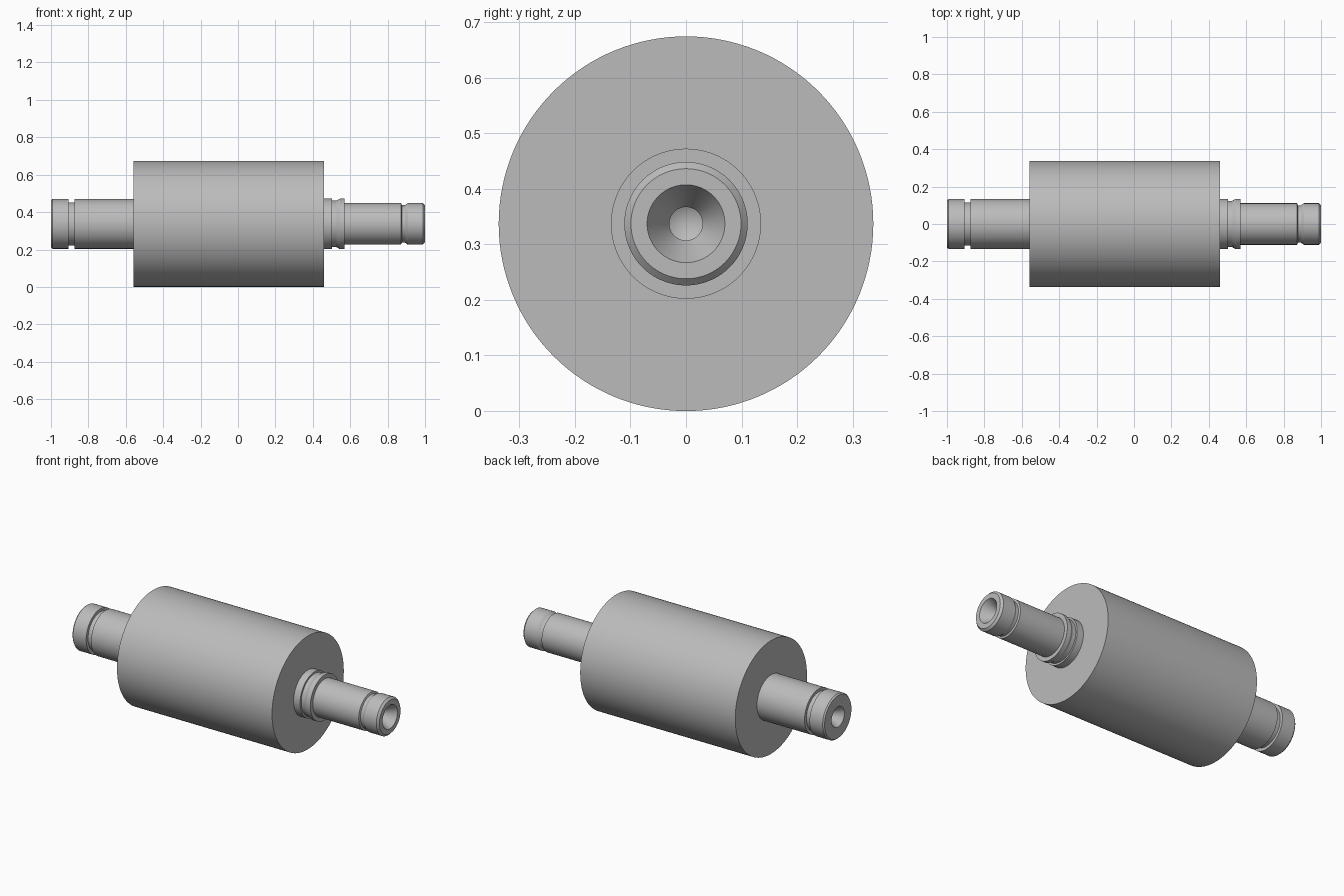
import bpy, bmesh, math
from mathutils import Matrix

cube = bpy.data.objects.get("Cube")
if cube:
    bpy.data.objects.remove(cube, do_unlink=True)

AXIS_Z = 0.337
SIDES = 128

steel = bpy.data.materials.new("steel_grey")
steel.use_nodes = True
GREY = (0.5, 0.5, 0.5, 1.0)
steel.diffuse_color = GREY
steel.node_tree.nodes["Principled BSDF"].inputs["Base Color"].default_value = GREY


def lathe(name, profile):
    """Revolve (x, radius) points about the roller axis; ends lie on the axis."""
    bm = bmesh.new()
    verts = [bm.verts.new((x, 0, r)) for x, r in profile]
    edges = [bm.edges.new(pair) for pair in zip(verts, verts[1:])]
    bmesh.ops.spin(bm, geom=verts + edges, cent=(0, 0, 0), axis=(1, 0, 0),
                   angle=math.tau, steps=SIDES, use_duplicate=False)
    bmesh.ops.remove_doubles(bm, verts=bm.verts, dist=1e-5)
    bmesh.ops.recalc_face_normals(bm, faces=bm.faces)
    bm.transform(Matrix.Translation((0, 0, AXIS_Z)))
    mesh = bpy.data.meshes.new(name)
    bm.to_mesh(mesh)
    bm.free()
    mesh.materials.append(steel)
    obj = bpy.data.objects.new(name, mesh)
    bpy.context.collection.objects.link(obj)
    bpy.ops.object.select_all(action='DESELECT')
    obj.select_set(True)
    bpy.context.view_layer.objects.active = obj
    bpy.ops.object.shade_smooth_by_angle(angle=math.radians(20))
    return obj


def centre_hole(end, mouth, pilot=0.03):
    """Conical mouth, straight pilot and drill point, from the end face inwards."""
    side = math.copysign(1, end)
    depth = (mouth - pilot) * math.sqrt(3)
    return [(end, mouth), (end - side * depth, pilot),
            (end - side * (depth + 0.05), pilot),
            (end - side * (depth + 0.067), 0)]


# Large roller drum
lathe("roller_drum", [(-0.56, 0), (-0.56, 0.337), (0.46, 0.337), (0.46, 0)])

# Thick journal with a square ring groove
lathe("thick_journal", [
    (-0.5, 0), (-0.5, 0.133), (-0.873, 0.133), (-0.873, 0.115),
    (-0.906, 0.115), (-0.906, 0.133), (-0.992, 0.133), (-1, 0.126),
] + centre_hole(-1, 0.06))

# Slim journal with a grooved collar and a sloped relief groove
lathe("slim_journal", [
    (0.4, 0), (0.4, 0.135), (0.503, 0.135), (0.503, 0.124), (0.525, 0.124),
    (0.545, 0.135), (0.57, 0.135), (0.57, 0.111), (0.872, 0.111),
    (0.876, 0.1), (0.892, 0.1), (0.908, 0.111), (0.988, 0.111), (1, 0.099),
] + centre_hole(1, 0.07))
